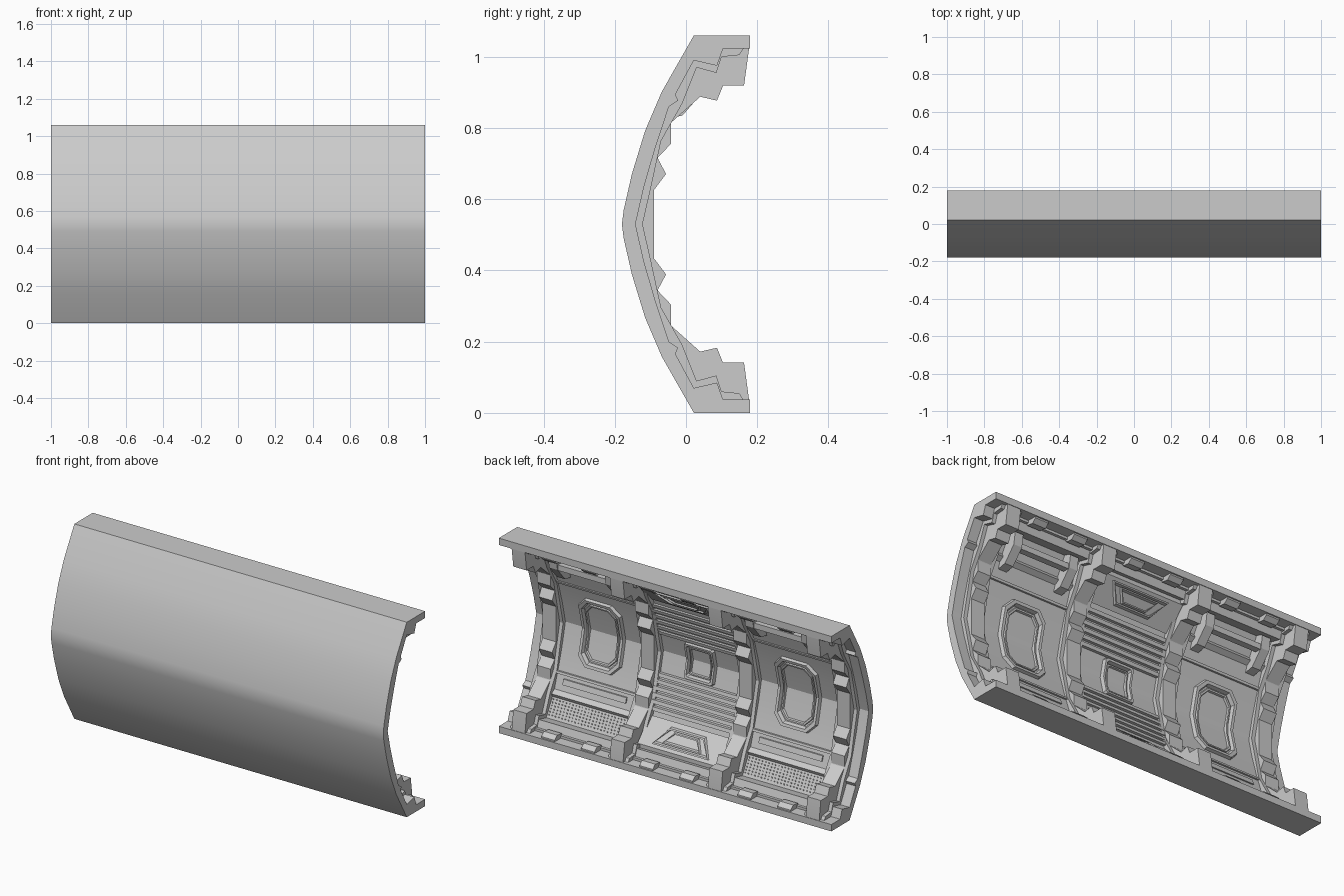
import bpy, bmesh, math

if "Cube" in bpy.data.objects:
    bpy.data.objects.remove(bpy.data.objects["Cube"])

H = 1.06
# half profiles (y, z), from the bottom flange up to mid height
OUTER = [(.18, 0), (.022, 0), (-.068, .158), (-.115, .268), (-.152, .389), (-.175, .49), (-.18, .53)]
INNER = [(.18, .037), (.104, .037), (.087, .085), (.022, .07), (-.03, .166), (-.022, .183),
         (-.048, .2), (-.087, .318), (-.118, .425), (-.142, .53)]
RIB = [(.178, .03), (.163, .141), (.104, .141), (.087, .183), (.04, .172), (-.042, .245),
       (-.042, .304), (-.08, .344), (-.056, .389), (-.09, .434)]
CORE = [(.178, .01), (.03, .01), (-.055, .17), (-.1, .29), (-.135, .41), (-.16, .53)]
BAND = [(.15, .055), (.1, .06), (.085, .105), (.03, .09), (-.01, .19), (-.07, .296), (-.098, .425), (-.122, .53)]
WALL = [(.022, .07), (-.03, .166), (-.048, .2), (-.087, .318), (-.118, .425), (-.142, .53)]
SLOPE = [(.06, .1), (-.045, .215)]


def flip(pts):
    return [(y, H - z) for y, z in pts]


def whole(half):
    """Mirror a half profile about mid height."""
    return half + [p for p in flip(half)[::-1] if abs(p[1] - H / 2) > 1e-6]


def surf(z, line):
    """y of a half profile at height z, mirrored above the middle."""
    z = min(z, H - z)
    for (y0, z0), (y1, z1) in zip(line, line[1:]):
        if z <= z1 or (y1, z1) == line[-1]:
            return y0 + (y1 - y0) * (z - z0) / (z1 - z0)


def finish(name, bm):
    bmesh.ops.recalc_face_normals(bm, faces=bm.faces)
    me = bpy.data.meshes.new(name)
    bm.to_mesh(me)
    bm.free()
    ob = bpy.data.objects.new(name, me)
    bpy.context.collection.objects.link(ob)
    me.shade_smooth()
    me.set_sharp_from_angle(angle=math.radians(22))
    return ob


def loft(bm, loops, cyclic=False):
    n = len(loops[0])
    pairs = list(zip(loops, loops[1:])) + ([(loops[-1], loops[0])] if cyclic else [])
    for a, b in pairs:
        for i in range(n):
            j = (i + 1) % n
            bm.faces.new((a[i], a[j], b[j], b[i]))


def prism(name, prof, x0, x1):
    """Extrude a y-z profile along x."""
    bm = bmesh.new()
    loops = [[bm.verts.new((x, y, z)) for y, z in prof] for x in (x0, x1)]
    loft(bm, loops)
    for l in loops:
        bm.faces.new(l)
    return finish(name, bm)


def ring(name, cx, cz, outline, width, h, line=WALL):
    """Raised frame that follows the wall surface."""
    pts = []
    for (xa, za), (xb, zb) in zip(outline, outline[1:] + outline[:1]):
        k = max(1, round(abs(zb - za) / .05))
        pts += [(xa + (xb - xa) * i / k, za + (zb - za) * i / k) for i in range(k)]
    rx, rz = (max(abs(p[i]) for p in pts) for i in (0, 1))
    bm = bmesh.new()

    def loop(inset, up):
        fx, fz = 1 - inset / rx, 1 - inset / rz
        return [bm.verts.new((cx + x * fx, surf(cz + z * fz, line) + up, cz + z * fz)) for x, z in pts]
    loft(bm, [loop(0, -.005), loop(width * .25, h), loop(width * .75, h), loop(width, -.005)], True)
    return finish(name, bm)


def strip(name, z0, z1, x0, x1, h):
    """Flat raised bar on the wall."""
    a, b = surf(z0, WALL), surf(z1, WALL)
    return prism(name, [(a - .01, z0), (a + h, z0), (b + h, z1), (b - .01, z1)], x0, x1)


def octagon(w, h, c):
    return [(-w, -h + c), (-w + c, -h), (w - c, -h), (w, -h + c),
            (w, h - c), (w - c, h), (-w + c, h), (-w, h - c)]


# Curved shell with top and bottom flanges
prism("curved_shell", whole(OUTER) + whole(INNER)[::-1], -1, 1)

# Four structural ribs, each with a wider base band
for x in (-.885, -.295, .295, .885):
    prism("rib", whole(CORE) + whole(RIB)[::-1], x - .04, x + .04)
    prism("rib_base", whole(CORE) + whole(BAND)[::-1], x - .06, x + .06)

# End bays
for s in (-1, 1):
    cx = .59 * s
    ring("window_frame_outer", cx, .53, octagon(.13, .19, .05), .03, .018)
    ring("window_frame_inner", cx, .53, octagon(.097, .157, .04), .016, .01)
    strip("long_plate", .232, .26, cx - .19, cx + .19, .008)
    for up in (False, True):
        z = H - .285 if up else .285
        strip("bay_ledge", z - .006, z + .006, cx - .24, cx + .24, .01)

    # Studded grip panel on the lower slope
    bm = bmesh.new()
    for i in range(24):
        for j in range(6):
            x, z = cx + (i - 11.5) * .0195, .085 + j * .014
            r = bmesh.ops.create_cube(bm, size=.006)
            bmesh.ops.translate(bm, verts=r["verts"], vec=(x, surf(z, WALL), z))
    finish("grip_studs", bm)

    # Upper gussets and the bar between them
    for d in (-.17, .17):
        tri = flip([(-.065, .235), (-.01, .225), (.055, .15), (.065, .085), (.02, .06), (-.04, .16)])
        prism("gusset", tri, cx + d - .025, cx + d + .025)
    prism("upper_bar", flip([(.015, .125), (.05, .125), (.05, .155), (.015, .155)]), cx - .17, cx + .17)

# Middle bay: small square window, fluting and sloped panels with trapezoid frames
ring("small_window_frame", 0, .53, octagon(.09, .1, .01), .022, .02)
ring("small_window_inner", 0, .53, octagon(.066, .076, .008), .012, .01)
for up in (False, True):
    m = flip if up else (lambda p: p)
    for i in range(6):
        z = .25 + i * .033
        z = H - z if up else z
        strip("flute", z - .009, z + .009, -.25, .25, .016)
    prism("sloped_panel", m([(.06, .07), (.06, .1), (-.045, .215), (-.06, .2), (-.04, .15)]), -.25, .25)
    k = -1 if up else 1
    for f, wd in ((1, .012), (.68, .01)):
        trap = [(-.17 * f, -.04 * f * k), (.17 * f, -.04 * f * k), (.105 * f, .04 * f * k), (-.105 * f, .04 * f * k)]
        ring("trapezoid_frame", 0, H - .155 if up else .155, trap, wd, .014, SLOPE)

    # Flange clips and edge rails, two clips per bay
    for cx in (-.59, 0, .59):
        for d in (-.12, .12):
            clip = m([(.11, .03), (.11, .06), (.15, .065), (.172, .045), (.172, .03)])
            prism("flange_clip", clip, cx + d - .04, cx + d + .04)
        prism("flange_rail", m([(.105, .03), (.105, .05), (.12, .05), (.12, .03)]), cx - .25, cx + .25)
